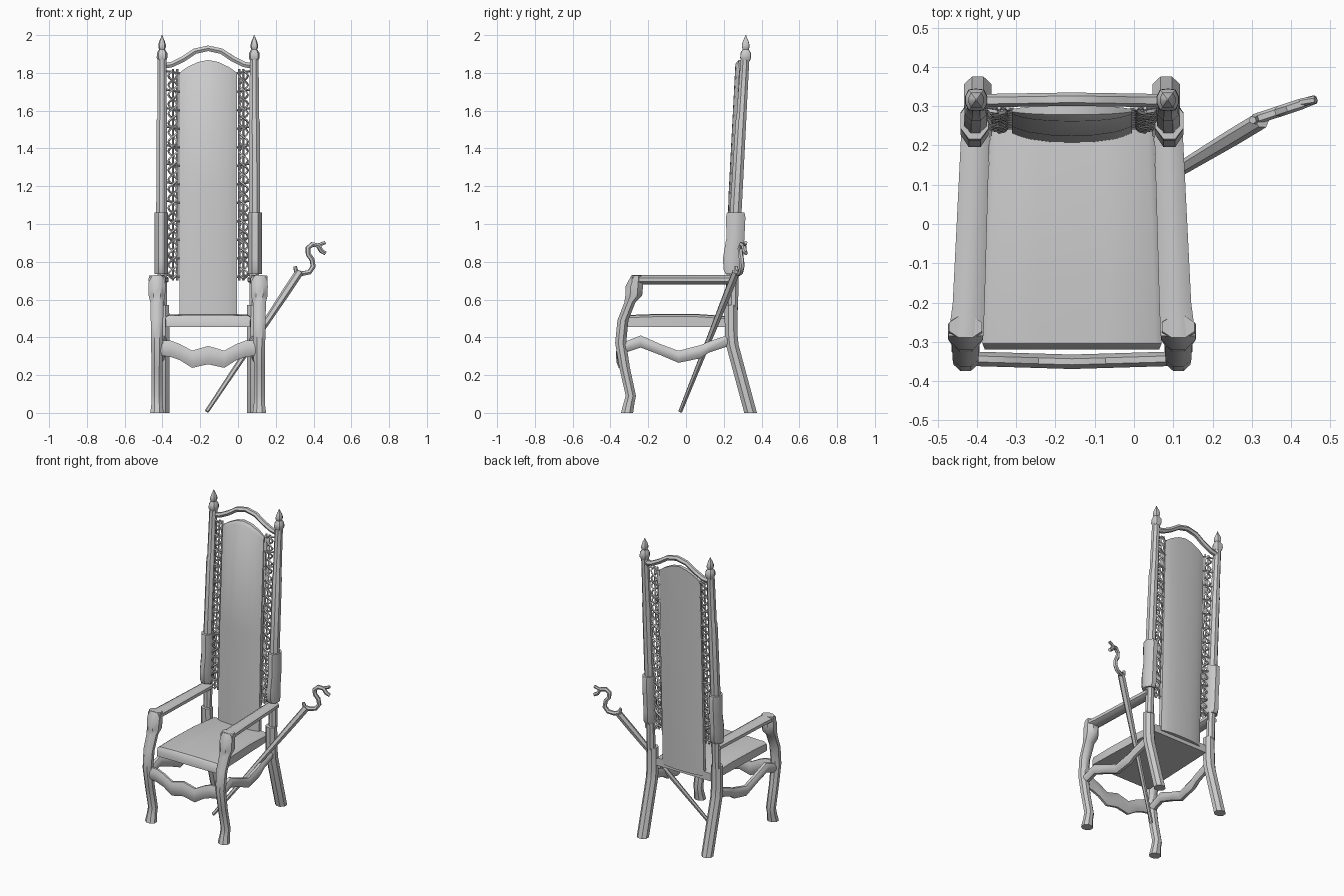
import bpy, bmesh, math
from mathutils import Vector

if "Cube" in bpy.data.objects:
    bpy.data.objects.remove(bpy.data.objects["Cube"])

CX = -0.158  # centre line of the chair; the cane leans out to the right


def finish(name, bm, angle=40):
    bmesh.ops.recalc_face_normals(bm, faces=bm.faces)
    me = bpy.data.meshes.new(name)
    bm.to_mesh(me)
    bm.free()
    ob = bpy.data.objects.new(name, me)
    bpy.context.collection.objects.link(ob)
    bpy.ops.object.select_all(action='DESELECT')
    ob.select_set(True)
    bpy.context.view_layer.objects.active = ob
    bpy.ops.object.shade_smooth_by_angle(angle=math.radians(angle))
    return ob


def skin(name, rings, angle=40):
    bm = bmesh.new()
    rows = [[bm.verts.new(p) for p in r] for r in rings]
    n = len(rows[0])
    for a, b in zip(rows, rows[1:]):
        for i in range(n):
            bm.faces.new((a[i], a[(i + 1) % n], b[(i + 1) % n], b[i]))
    bm.faces.new(rows[0])
    bm.faces.new(rows[-1])
    return finish(name, bm, angle)


def loft(name, sections, U, V, n=8, square=0.0):
    """sections: (x, y, z, half size along U, half size along V)"""
    U, V = Vector(U), Vector(V)
    rings = []
    for x, y, z, a, b in sections:
        ring = []
        for i in range(n):
            t = 2 * math.pi * (i + 0.5) / n
            c, s = math.cos(t), math.sin(t)
            k = 1 / max(abs(c), abs(s))
            k = 1 + (k - 1) * max(square, 0.6)
            ring.append(Vector((x, y, z)) + U * a * c * k + V * b * s * k)
        rings.append(ring)
    return skin(name, rings)


def tube(name, pts, radius, radii=None, res=1):
    cu = bpy.data.curves.new(name, 'CURVE')
    cu.dimensions = '3D'
    cu.bevel_depth = radius
    cu.bevel_resolution = res
    cu.use_fill_caps = True
    sp = cu.splines.new('POLY')
    sp.points.add(len(pts) - 1)
    for i, p in enumerate(pts):
        sp.points[i].co = (*p, 1)
        sp.points[i].radius = radii[i] if radii else 1
    ob = bpy.data.objects.new(name, cu)
    bpy.context.collection.objects.link(ob)
    bpy.ops.object.select_all(action='DESELECT')
    ob.select_set(True)
    bpy.context.view_layer.objects.active = ob
    bpy.ops.object.convert(target='MESH')
    bpy.ops.object.shade_smooth_by_angle(angle=math.radians(50))


X, Y, Z = (1, 0, 0), (0, 1, 0), (0, 0, 1)

for s, side in ((-1, "left"), (1, "right")):
    def at(o):
        return CX + s * o

    # front leg with swollen knuckle under the arm
    loft("front_leg_" + side, [
        (at(.271), y, z, a, b) for y, z, a, b in (
            (-.312, 0, .037, .033), (-.302, .05, .030, .030), (-.292, .09, .030, .028),
            (-.325, .24, .030, .029), (-.346, .37, .032, .030), (-.334, .49, .034, .030),
            (-.297, .585, .036, .030), (-.277, .62, .045, .046), (-.274, .67, .046, .048),
            (-.262, .728, .043, .028))], X, Y)
    # armrest
    loft("armrest_" + side, [
        (at(.270), -.285, .705, .046, .025), (at(.263), -.20, .705, .042, .025),
        (at(.245), .26, .705, .037, .025)], X, Z)
    # splayed back leg
    loft("back_leg_" + side, [
        (at(.240), y, z, a, .034) for y, z, a in (
            (.342, 0, .036), (.245, .36, .036), (.239, .42, .036), (.238, .57, .034))], X, Y, square=.8)
    # back post, lower and upper
    loft("lower_post_" + side, [
        (at(.243), .25, .56, .026, .026), (at(.243), .255, .76, .026, .026)], X, Y)
    loft("post_sleeve_" + side, [
        (at(.248), y, z, .037, b) for y, z, b in (
            (.248, .735, .040), (.250, .76, .053), (.249, .82, .055),
            (.262, .93, .049), (.263, 1.035, .053), (.263, 1.06, .048))], X, Y)
    loft("upper_post_" + side, [
        (at(.246), .262, 1.04, .030, .032), (at(.245), .291, 1.55, .029, .029),
        (at(.244), .293, 1.56, .026, .027), (at(.244), .312, 1.87, .024, .024)], X, Y)
    # turned finial
    loft("finial_" + side, [
        (at(.244), .316, z, r, r) for z, r in (
            (1.86, .020), (1.88, .029), (1.905, .028), (1.925, .016), (1.935, .020),
            (1.95, .020), (1.97, .014), (1.985, .007), (2.0, .002))], X, Y, n=10)
    # wavy side stretcher
    loft("side_stretcher_" + side, [
        (at(o), y, z, .024, h) for o, y, z, h in (
            (.268, -.33, .345, .030), (.265, -.24, .378, .033), (.258, -.13, .333, .030),
            (.255, -.04, .297, .033), (.250, .08, .325, .036), (.247, .12, .348, .030),
            (.242, .23, .385, .031))], X, Z)

    # openwork strip between the panel and the post
    def lean(z):
        return .245 + (z - .7) * .045
    zs = [.71 + 1.10 * i / 88 for i in range(89)]
    for j, ph in enumerate((0, math.pi)):
        tube("scroll_wire_%s_%d" % (side, j), [
            (at(.188 + .023 * math.sin(i * math.pi / 4 + ph)),
             lean(z) + .010 * math.cos(i * math.pi / 4 + ph), z)
            for i, z in enumerate(zs)], .006, res=0)
    for j, o in enumerate((.164, .186)):
        tube("strip_wire_%s_%d" % (side, j),
             [(at(o), lean(.70), .70), (at(o), lean(1.82), 1.82)], .006, res=0)
    for i in range(12):
        z = .72 + i * .098
        tube("strip_bar_%s_%d" % (side, i),
             [(at(.15), lean(z), z), (at(.225), lean(z) + .006, z + .012)], .006, res=0)

# front stretcher, mirrored wave
half = ((.265, .345, .040), (.20, .340, .045), (.15, .322, .044),
        (.085, .284, .047), (.0, .306, .050))
path = [(-o, z, h) for o, z, h in half] + [(o, z, h) for o, z, h in half[-2::-1]]
loft("front_stretcher", [
    (CX + o, -.343 - .008 * (1 - abs(o) / .265), z, .019, h) for o, z, h in path], Y, Z)

# arched top rail
tube("top_rail", [(CX + o, .314 + .004 * (1 - abs(o) / .24), z) for o, z in (
    (-.244, 1.835), (-.19, 1.845), (-.13, 1.875), (-.07, 1.915), (0, 1.93),
    (.07, 1.915), (.13, 1.875), (.19, 1.845), (.244, 1.835))], .017)

# seat with softly domed top
rings = []
for y, w, t in ((-.32, .222, .500), (-.305, .228, .518), (-.15, .224, .524),
                (.05, .216, .524), (.25, .208, .510)):
    rings.append([(CX + k * w, y, z) for k, z in (
        (-1, .455), (1, .455), (1, t - .014), (.93, t - .003), (.4, t), (-.4, t),
        (-.93, t - .003), (-1, t - .014))])
skin("seat", rings)

# padded back panel with arched top, swept across its width
rings = []
for u in (-1, -.85, -.7, -.35, 0, .35, .7, .85, 1):
    top = 1.80 + .068 * (1 - abs(u) ** 1.8)
    f = 1 - abs(u) ** 3
    fy, by = .014 + .024 * f, .006 + .018 * f
    rings.append([(CX + .153 * u, yc + d, z) for yc, d, z in (
        (.245, -fy, .48), (.263, -fy, 1.15), (.290, -fy * .75, top - .02), (.290, -fy * .3, top),
        (.290, by * .5, top), (.268, by, 1.15), (.248, by, .48))])
skin("back_panel", rings)

# leaning cane
a, b = Vector((-.165, -.03, .008)), Vector((.325, .265, .745))
tube("cane_shaft", [a, a.lerp(b, .5), a.lerp(b, .85), b], .022, [.5, .75, 1, 1])
# curled handle
ctrl = ((.302, .775), (.308, .748), (.340, .737), (.378, .745), (.398, .775), (.392, .812),
        (.372, .840), (.370, .872), (.392, .892), (.425, .886), (.440, .858), (.462, .845))
tube("cane_handle", [(x, .264 + (x - .30) * .33, z) for x, z in ctrl], .014,
     [.7, 1, 1, 1, 1, 1, 1, 1, 1, 1, .9, .8])
tube("handle_tip", [(.425, .31, .888), (.462, .316, .902)], .010)
